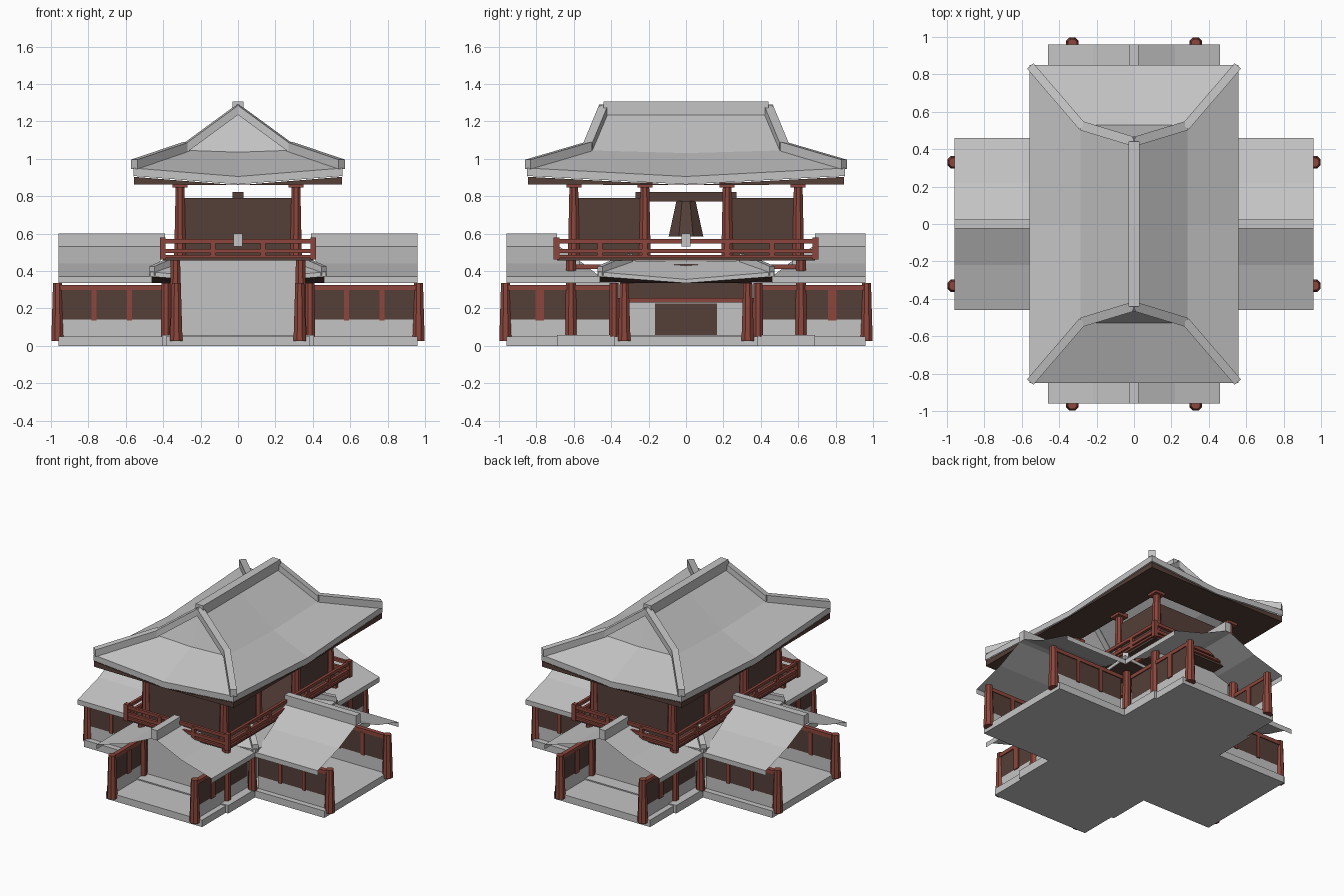
import bpy, bmesh, math
from mathutils import Vector

if "Cube" in bpy.data.objects:
    bpy.data.objects.remove(bpy.data.objects["Cube"])


def material(name, rgb):
    m = bpy.data.materials.new(name)
    m.use_nodes = True
    col = (*rgb, 1)
    m.diffuse_color = col
    m.node_tree.nodes["Principled BSDF"].inputs["Base Color"].default_value = col
    return m


GRAY = material("gray stone", (0.55, 0.55, 0.55))
RED = material("red timber", (0.26, 0.062, 0.045))
BROWN = material("dark brown timber", (0.09, 0.05, 0.04))
SIGNS = (-1, 1)
CORNERS = [(i, j) for i in SIGNS for j in SIGNS]


class Part:
    """Collects simple solids and faces into one object."""

    def __init__(self, name, mat):
        self.name, self.mat, self.bm = name, mat, bmesh.new()

    def face(self, *pts):
        self.bm.faces.new([self.bm.verts.new(p) for p in pts])

    def loft(self, a, b):
        va, vb = ([self.bm.verts.new(p) for p in ring] for ring in (a, b))
        n = len(va)
        self.bm.faces.new(va[::-1])
        self.bm.faces.new(vb)
        for i in range(n):
            k = (i + 1) % n
            self.bm.faces.new((va[i], va[k], vb[k], vb[i]))

    def box(self, x0, x1, y0, y1, z0, z1):
        ring = [(x0, y0), (x1, y0), (x1, y1), (x0, y1)]
        self.loft([(x, y, z0) for x, y in ring], [(x, y, z1) for x, y in ring])

    def bar(self, p, q, w, h):
        p, q = Vector(p), Vector(q)
        side = (q - p).cross(Vector((0, 0, 1))).normalized() * w / 2
        up = Vector((0, 0, h))
        self.loft(*[[e - side, e + side, e + side + up, e - side + up] for e in (p, q)])

    def post(self, x, y, z0, z1, r0, r1, n=8):
        rings = []
        for z, r in ((z0, r0), (z1, r1)):
            rings.append([(x + r * math.cos(math.tau * (i + 0.5) / n),
                           y + r * math.sin(math.tau * (i + 0.5) / n), z) for i in range(n)])
        self.loft(*rings)

    def done(self, weld=False):
        if weld:
            bmesh.ops.remove_doubles(self.bm, verts=self.bm.verts, dist=0.0005)
        bmesh.ops.recalc_face_normals(self.bm, faces=self.bm.faces)
        me = bpy.data.meshes.new(self.name)
        self.bm.to_mesh(me)
        self.bm.free()
        me.materials.append(self.mat)
        ob = bpy.data.objects.new(self.name, me)
        bpy.context.collection.objects.link(ob)


# Cross-shaped stone floor
p = Part("floor", GRAY)
p.box(-0.96, 0.96, -0.385, 0.385, 0, 0.05)
p.box(-0.385, 0.385, -0.96, 0.96, 0, 0.05)
p.box(-0.405, 0.405, -0.69, 0.69, 0, 0.058)
p.done()

# Stone walls: low parapets in the wings and the core of the ground floor
p = Part("stone_walls", GRAY)
for i, j in CORNERS:
    p.box(i * 0.4, i * 0.95, j * 0.325, j * 0.345, 0.05, 0.14)
    p.box(i * 0.325, i * 0.345, j * 0.385, j * 0.95, 0.05, 0.14)
for s in SIGNS:
    p.box(-0.31, 0.31, s * 0.57, s * 0.59, 0.05, 0.455)
    p.box(s * 0.29, s * 0.31, -0.57, 0.57, 0.05, 0.34)
p.done()

# Dark panels of the ground floor
p = Part("lower_panels", BROWN)
for i, j in CORNERS:
    p.box(i * 0.4, i * 0.95, j * 0.325, j * 0.345, 0.14, 0.31)
    p.box(i * 0.325, i * 0.345, j * 0.385, j * 0.95, 0.14, 0.31)
for s in SIGNS:
    p.box(s * 0.31, s * 0.318, -0.165, 0.165, 0.058, 0.225)
    p.box(s * 0.31, s * 0.318, -0.35, 0.35, 0.255, 0.34)
p.done()

# Red posts, beams and battens of the ground floor
p = Part("lower_frame", RED)
for i, j in CORNERS:
    p.post(i * 0.965, j * 0.33, 0.025, 0.335, 0.036, 0.026)
    p.post(i * 0.33, j * 0.965, 0.025, 0.335, 0.036, 0.026)
    p.post(i * 0.335, j * 0.615, 0.055, 0.455, 0.033, 0.028)
    p.post(i * 0.385, j * 0.385, 0.05, 0.335, 0.03, 0.026)
    p.box(i * 0.385, i * 0.96, j * 0.32, j * 0.352, 0.298, 0.325)
    p.box(i * 0.32, i * 0.352, j * 0.385, j * 0.96, 0.298, 0.325)
    for x in (0.58, 0.77):
        p.box(i * (x - 0.013), i * (x + 0.013), j * 0.318, j * 0.353, 0.135, 0.3)
    p.box(i * 0.318, i * 0.353, j * 0.76, j * 0.805, 0.135, 0.3)
for s in SIGNS:
    p.box(s * 0.315, s * 0.34, -0.62, 0.62, 0.41, 0.435)
    p.box(s * 0.312, s * 0.335, -0.58, 0.58, 0.23, 0.255)
p.done()


# Wing roofs: thin bent sheets with eave strips and ridge caps
def wing_roof(name, swap, ends):
    def at(along, across, z):
        return (across, along, z) if swap else (along, across, z)
    profile = list(zip((0, 0.22, 0.46, 0.46), (0.54, 0.44, 0.37, 0.335), ends))
    sheet, cap = Part(name, GRAY), Part(name + "_ridge", GRAY)
    for i, j in CORNERS:
        for (c0, z0, e0), (c1, z1, e1) in zip(profile, profile[1:]):
            sheet.face(at(i * e0, j * c0, z0), at(i * 0.96, j * c0, z0),
                       at(i * 0.96, j * c1, z1), at(i * e1, j * c1, z1))
    for i in SIGNS:
        cap.bar(at(i * ends[0], 0, 0.53), at(i * 0.96, 0, 0.53), 0.05, 0.07)
    sheet.done(weld=True)
    cap.done()


wing_roof("side_wing_roof", False, (0.39, 0.42, 0.46, 0.46))
wing_roof("end_wing_roof", True, (0.69, 0.55, 0.46, 0.46))

# Skirt roof at the crossing, with a dark soffit and corner ridges
skirt, soffit, hips = (Part("skirt_roof", GRAY), Part("skirt_soffit", BROWN),
                       Part("skirt_corner_ridges", GRAY))
for s in SIGNS:
    for turn in (False, True):
        def at(u, v, z):
            return (u, v, z) if turn else (v, u, z)
        for t in SIGNS:
            skirt.face(at(0, s * 0.3, 0.45), at(t * 0.3, s * 0.3, 0.455),
                       at(t * 0.47, s * 0.47, 0.395), at(0, s * 0.47, 0.355))
            skirt.face(at(0, s * 0.47, 0.355), at(t * 0.47, s * 0.47, 0.395),
                       at(t * 0.47, s * 0.47, 0.37), at(0, s * 0.47, 0.335))
            soffit.face(at(0, s * 0.465, 0.335), at(t * 0.465, s * 0.465, 0.37),
                        at(t * 0.32, s * 0.32, 0.335), at(0, s * 0.32, 0.335))
for i, j in CORNERS:
    hips.bar((i * 0.46, j * 0.46, 0.375), (i * 0.3, j * 0.3, 0.445), 0.04, 0.05)
skirt.done(weld=True)
soffit.done(weld=True)
hips.done()

# Balcony floor and railing
p = Part("balcony_floor", BROWN)
p.box(-0.4, 0.4, -0.69, 0.69, 0.455, 0.475)
p.done()
p = Part("balcony_railing", RED)
for s in SIGNS:
    for z0, z1 in ((0.47, 0.485), (0.495, 0.518), (0.548, 0.57)):
        p.box(-0.41, 0.41, s * 0.685, s * 0.705, z0, z1)
        p.box(s * 0.39, s * 0.41, -0.7, 0.7, z0, z1)
    for t in SIGNS:
        p.box(s * 0.387, s * 0.418, t * 0.677, t * 0.708, 0.46, 0.58)
        p.box(s * 0.12, s * 0.147, t * 0.682, t * 0.708, 0.47, 0.56)
        for y in (0.22, 0.46):
            p.box(s * 0.388, s * 0.412, t * (y - 0.014), t * (y + 0.014), 0.47, 0.56)
p.done()

# Upper storey: panels, posts with capitals, beam and hanging bell
p = Part("upper_panels", BROWN)
for s in SIGNS:
    p.box(-0.3, 0.3, s * 0.59, s * 0.61, 0.475, 0.79)
    for t in SIGNS:
        p.box(s * 0.295, s * 0.315, t * 0.22, t * 0.6, 0.475, 0.79)
p.done()
p = Part("upper_posts", RED)
for i, j in CORNERS:
    for y in (0.22, 0.6):
        p.post(i * 0.31, j * y, 0.47, 0.86, 0.034, 0.025)
        p.box(i * 0.27, i * 0.35, j * (y - 0.04), j * (y + 0.04), 0.845, 0.872)
p.done()
p = Part("bell_beam", BROWN)
p.box(-0.03, 0.03, -0.27, 0.27, 0.77, 0.822)
p.done()
p = Part("bell", BROWN)
p.post(0, 0, 0.585, 0.775, 0.1, 0.055)
p.done()

# Main roof: hipped lower part with a gabled top
roof, under, caps = (Part("main_roof", GRAY), Part("main_soffit", BROWN),
                     Part("main_roof_ridges", GRAY))
X, Y, LOW = 0.56, 0.85, 0.866
for i, j in CORNERS:
    top, knee, corner = (0, j * 0.45, 1.25), (i * 0.285, j * 0.53, 1.045), (i * X, j * Y, 0.95)
    side_mid, end_mid = (i * X, 0, 0.905), (0, j * Y, 0.905)
    side_knee, end_knee = (i * 0.285, 0, 1.03), (0, j * 0.53, 1.035)
    roof.face(top, knee, side_knee, (0, 0, 1.25))
    roof.face(knee, corner, side_mid, side_knee)
    roof.face(knee, corner, end_mid, end_knee)
    roof.face(top, knee, end_knee)
    for mid in (side_mid, end_mid):
        a, b = Vector(corner), Vector(mid)
        drop = Vector((0, 0, 0.042))
        roof.face(a, b, b - drop, a - drop)
        inner = [v * 0.995 for v in (a, b)]
        for v in inner:
            v.z = LOW - 0.003
        under.face(a * 0.995 - drop, b * 0.995 - drop, inner[1], inner[0])
        hole = [Vector((v.x * 0.55, v.y * 0.7, LOW - 0.003)) for v in inner]
        under.face(inner[0], inner[1], hole[1], hole[0])
    caps.bar((0, j * 0.44, 1.24), (i * 0.28, j * 0.525, 1.035), 0.05, 0.05)
    caps.bar((i * 0.275, j * 0.52, 1.04), (i * 0.555, j * 0.845, 0.945), 0.045, 0.05)
caps.bar((0, -0.44, 1.235), (0, 0.44, 1.235), 0.06, 0.07)
roof.done(weld=True)
under.done()
caps.done()
